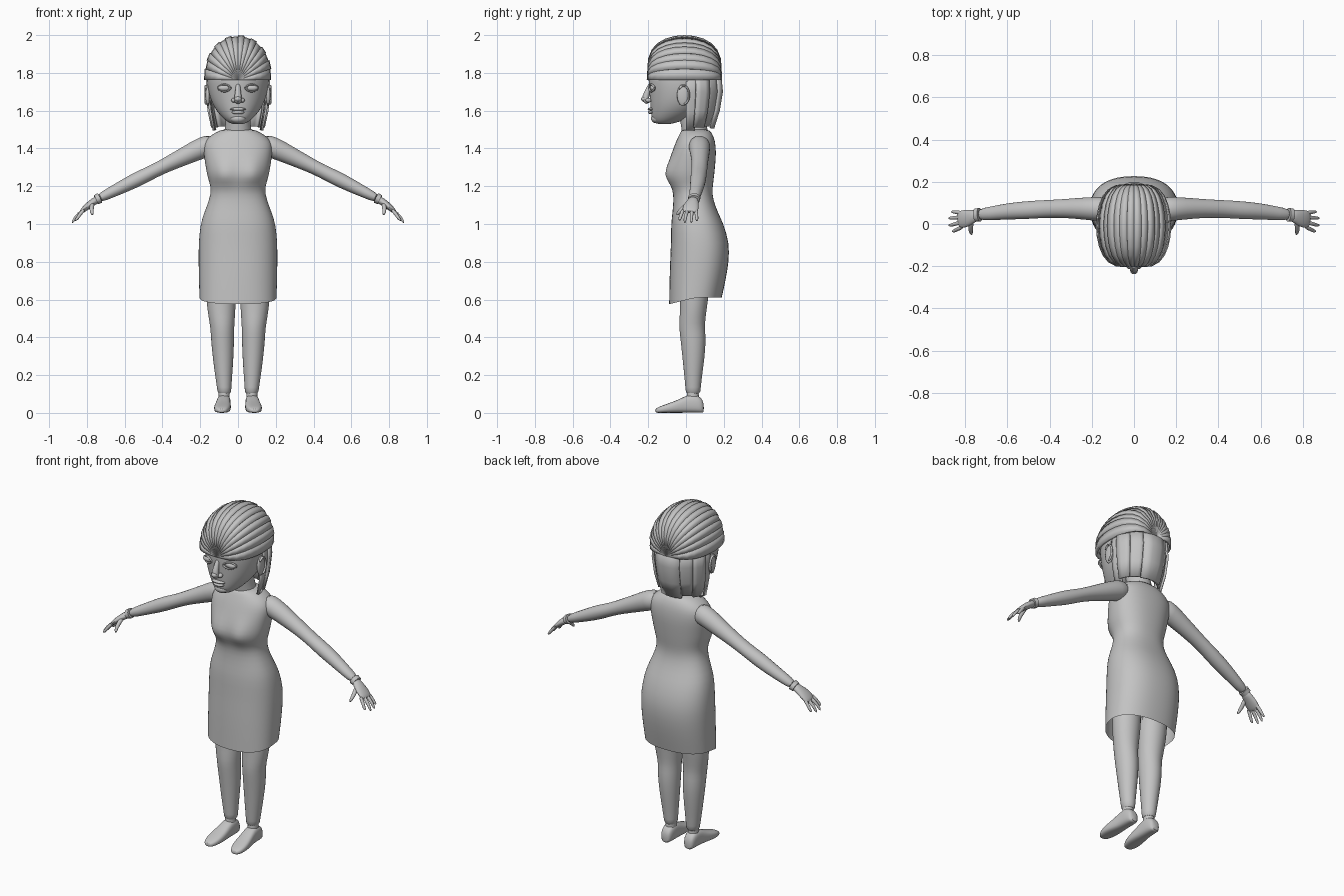
import bpy, bmesh
from math import sin, cos, pi, radians, copysign, exp
from mathutils import Vector as V

cube = bpy.data.objects.get("Cube")
if cube:
    bpy.data.objects.remove(cube, do_unlink=True)

GREY = (0.55, 0.55, 0.55, 1)
clay = bpy.data.materials.new("clay_grey")
clay.use_nodes = True
clay.diffuse_color = GREY
bsdf = clay.node_tree.nodes["Principled BSDF"]
bsdf.inputs["Base Color"].default_value = GREY
bsdf.inputs["Roughness"].default_value = 0.7


def finish(name, bm, angle=50, subdiv=0, thick=0):
    """Turn a bmesh into a finished object."""
    bmesh.ops.remove_doubles(bm, verts=bm.verts, dist=1e-5)
    bmesh.ops.recalc_face_normals(bm, faces=bm.faces)
    mesh = bpy.data.meshes.new(name)
    bm.to_mesh(mesh)
    bm.free()
    mesh.materials.append(clay)
    obj = bpy.data.objects.new(name, mesh)
    bpy.context.collection.objects.link(obj)
    if thick:
        mod = obj.modifiers.new("thickness", 'SOLIDIFY')
        mod.thickness, mod.offset = thick, -1
    if subdiv:
        mod = obj.modifiers.new("smooth", 'SUBSURF')
        mod.levels = mod.render_levels = subdiv
    bpy.ops.object.select_all(action='DESELECT')
    obj.select_set(True)
    bpy.context.view_layer.objects.active = obj
    if angle:
        bpy.ops.object.shade_smooth_by_angle(angle=radians(angle))
    return obj


def power(value, e):
    return copysign(abs(value) ** e, value)


def loft(name, rings, n=20, e=1.0, caps=(True, True), shape=None, subdiv=1):
    """Skin a list of rings, each a centre and two half-axis vectors."""
    bm = bmesh.new()
    loops = []
    for c, u, v in rings:
        turn = [2 * pi * i / n for i in range(n)]
        loops.append([bm.verts.new(V(c) + V(u) * power(cos(a), e) + V(v) * power(sin(a), e)) for a in turn])
    for a, b in zip(loops, loops[1:]):
        for i in range(n):
            j = (i + 1) % n
            bm.faces.new((a[i], a[j], b[j], b[i]))
    for wanted, loop in zip(caps, (loops[0], loops[-1])):
        if wanted:
            bm.faces.new(loop)
    if shape:
        for vert in bm.verts:
            shape(vert.co)
    return finish(name, bm, 60, subdiv)


def stack(name, rows, **options):
    """Loft upright rows of (z, x centre, half width, front y, back y)."""
    return loft(name, [((x, (f + b) / 2, z), (w, 0, 0), (0, (b - f) / 2, 0)) for z, x, w, f, b in rows], **options)


def tube(name, points, ref=(0, 1, 0), **options):
    """Loft along a path of (position, half width along ref, other half width)."""
    rings = []
    for i, (p, ru, rv) in enumerate(points):
        t = (V(points[min(i + 1, len(points) - 1)][0]) - V(points[max(i - 1, 0)][0])).normalized()
        u = (V(ref) - t * t.dot(V(ref))).normalized()
        rings.append((p, u * ru, t.cross(u) * rv))
    return loft(name, rings, **options)


def blob(name, centre, radii, segs=16):
    bm = bmesh.new()
    bmesh.ops.create_uvsphere(bm, u_segments=segs, v_segments=segs // 2 + 2, radius=1)
    for vert in bm.verts:
        vert.co = V(vert.co[i] * radii[i] + centre[i] for i in range(3))
    return finish(name, bm, 80)


# Dress with a bust and a hem dipping at the front
def dress_shape(co):
    if co.y < 0.03:
        bust = exp(-((abs(co.x) - 0.075) / 0.05) ** 2 - ((co.z - 1.27) / 0.05) ** 2)
        co.y -= 0.03 * bust
    if co.z < 0.62:
        co.z -= 0.035 * max(0, (0.05 - co.y) / 0.14)


stack("dress", [
    (0.61, 0, .205, -.09, .19), (0.7, 0, .208, -.088, .21), (0.8, 0, .21, -.085, .228),
    (0.9, 0, .21, -.08, .23), (1.0, 0, .2, -.08, .2), (1.06, 0, .18, -.072, .17),
    (1.13, 0, .152, -.066, .143), (1.18, 0, .143, -.07, .14), (1.22, 0, .152, -.088, .145),
    (1.26, 0, .165, -.098, .15), (1.31, 0, .173, -.094, .155), (1.37, 0, .182, -.078, .16),
    (1.42, 0, .185, -.06, .157), (1.455, 0, .165, -.045, .15), (1.485, 0, .12, -.03, .135),
    (1.505, 0, .075, -.02, .115)], n=28, e=.86, caps=(False, True), shape=dress_shape)
tube("neck", [((0, .055, 1.44), .085, .075), ((0, .045, 1.5), .07, .068),
              ((0, .035, 1.55), .066, .066), ((0, .02, 1.64), .07, .07)], ref=(1, 0, 0))

# Head
stack("head", [
    (1.528, 0, .03, -.15, -.08), (1.54, 0, .055, -.172, -.04), (1.565, 0, .085, -.183, .03),
    (1.6, 0, .115, -.186, .08), (1.64, 0, .138, -.19, .12), (1.69, 0, .155, -.194, .15),
    (1.74, 0, .164, -.199, .165), (1.79, 0, .167, -.2, .172), (1.86, 0, .15, -.178, .155),
    (1.92, 0, .11, -.13, .11), (1.95, 0, .06, -.07, .06)], n=28)
tube("nose", [((0, -.188, 1.745), .012, .01), ((0, -.2, 1.71), .014, .014),
              ((0, -.214, 1.675), .02, .02), ((0, -.214, 1.655), .022, .022),
              ((0, -.195, 1.642), .018, .014)], ref=(1, 0, 0), n=12)
blob("nose_tip", (0, -.222, 1.662), (.018, .016, .014))
blob("upper_lip", (0, -.184, 1.608), (.042, .019, .009))
blob("lower_lip", (0, -.182, 1.591), (.034, .019, .010))
blob("chin", (0, -.155, 1.558), (.042, .03, .025))

for side, s in (("left", 1), ("right", -1)):
    # Eyes, lids, nostrils and ears
    blob(side + "_nostril", (s * .022, -.198, 1.655), (.014, .016, .012))
    blob(side + "_eye", (s * .072, -.174, 1.72), (.034, .017, .017))
    for lid, up in (("upper_lid", 1), ("lower_lid", -1)):
        tube(f"{side}_{lid}", [((s * (.072 + .038 * k), -.184 + .016 * k + .004 * k * k,
                                 1.72 + up * .02 * (1 - k * k)), .006, .005)
                               for k in (-1, -.6, -.2, .2, .6, 1)], n=8)
    blob(side + "_ear", (s * .16, -.015, 1.682), (.012, .033, .058))
    tube(side + "_ear_rim", [((s * .17, -.012 + .031 * cos(a), 1.684 + .052 * sin(a)), .007, .006)
                             for a in (-1.6, -.9, -.2, .5, 1.2, 1.9, 2.6)], ref=(1, 0, 0), n=8)

    # Arms with sleeves ending at the wrist
    tube(side + "_arm", [
        ((s * .12, .07, 1.425), .06, .06), ((s * .19, .072, 1.405), .058, .058),
        ((s * .27, .074, 1.365), .05, .05), ((s * .37, .073, 1.318), .043, .04),
        ((s * .45, .07, 1.277), .043, .036), ((s * .52, .065, 1.243), .043, .041),
        ((s * .6, .06, 1.203), .039, .036), ((s * .68, .05, 1.163), .033, .029),
        ((s * .742, .043, 1.133), .028, .024)], n=16)
    tube(side + "_cuff", [((s * .732, .044, 1.138), .033, .028),
                          ((s * .752, .042, 1.128), .031, .026)], n=16, subdiv=0)

    # Hand, fingers and thumb
    tube(side + "_palm", [
        ((s * .735, .043, 1.136), .023, .02), ((s * .765, .036, 1.118), .032, .02),
        ((s * .795, .026, 1.096), .043, .018), ((s * .822, .022, 1.072), .043, .014),
        ((s * .834, .02, 1.06), .036, .009)], n=14)
    fingers = (("index", -.014, -.034, -.015), ("middle", .009, -.006, 0),
               ("ring", .032, .028, 0), ("little", .052, .058, -.012))
    for finger, y0, y1, reach in fingers:
        tube(f"{side}_{finger}_finger", [
            ((s * .812, y0, 1.079), .011, .011), ((s * (.845 + reach / 2), (y0 + y1) / 2, 1.052), .010, .010),
            ((s * (.867 + reach), y1, 1.026), .009, .009),
            ((s * (.879 + reach), y1, 1.004 - reach), .005, .005)], n=8)
    tube(side + "_thumb", [
        ((s * .77, .015, 1.112), .014, .013), ((s * .775, -.012, 1.087), .013, .013),
        ((s * .775, -.036, 1.066), .011, .011), ((s * .769, -.051, 1.046), .006, .006)],
        ref=(1, 0, 0), n=8)

    # Legs
    stack(side + "_leg", [
        (0.75, s * .092, .085, -.035, .135), (0.6, s * .09, .08, -.03, .118),
        (0.5, s * .086, .07, -.035, .103), (0.45, s * .083, .063, -.037, .1),
        (0.39, s * .082, .062, -.03, .106), (0.3, s * .079, .056, -.02, .1),
        (0.2, s * .076, .046, -.01, .086), (0.13, s * .073, .038, -.003, .078),
        (0.095, s * .072, .036, -.002, .076)])
    tube(side + "_ankle", [((s * .073, .036, .12), .029, .03), ((s * .074, .036, .06), .029, .034)],
         ref=(1, 0, 0), subdiv=0)

    # Feet, rows of (y, x centre, half width, height)
    foot_rows = [(.095, .075, .022, .05), (.08, .075, .033, .085), (.045, .075, .037, .1),
                 (.005, .076, .037, .095), (-.04, .079, .042, .07), (-.09, .083, .046, .052),
                 (-.135, .086, .039, .036), (-.165, .087, .02, .022)]
    loft(side + "_foot", [((s * x, y, h / 2), (w, 0, 0), (0, 0, h / 2))
                          for y, x, w, h in foot_rows], n=16, e=.7)

# Hair cap: bands swept from the forehead to the nape
bm = bmesh.new()
BANDS, STEPS = 16, 12
for i in range(BANDS):
    lift = 1.0 if i % 2 else 0.975
    grid = []
    for a in (pi * i / BANDS, pi * (i + 1) / BANDS):
        row = []
        for k in range(STEPS + 1):
            b = pi * k / STEPS
            r = max(sin(b), 0) ** .55 * lift
            row.append(bm.verts.new((.18 * cos(a) * r, -.008 - .2 * cos(b),
                                     1.762 + .238 * max(sin(a), 0) ** .85 * r)))
        grid.append(row)
    for k in range(STEPS):
        bm.faces.new((grid[0][k], grid[0][k + 1], grid[1][k + 1], grid[1][k]))
finish("hair_cap", bm, 22, thick=.012)


# Hanging hair: overlapping flat panels around the back
def panel(name, start, end, out, bottom):
    bm = bmesh.new()
    rows = []
    for z, rx, ry in ((1.8, .168, .182), (1.7, .172, .192), (1.6, .162, .175), (bottom, .142, .145)):
        angles = [radians(start + (end - start) * k / 3) for k in range(4)]
        rows.append([bm.verts.new(((rx + out) * sin(a), (ry + out) * cos(a), z)) for a in angles])
    for a, b in zip(rows, rows[1:]):
        for k in range(3):
            bm.faces.new((a[k], a[k + 1], b[k + 1], b[k]))
    finish(name, bm, 20, thick=.012)


panel("hair_back", -26, 26, .006, 1.505)
for side, s in (("left", 1), ("right", -1)):
    panel(side + "_hair_rear", s * 22, s * 54, -.006, 1.515)
    panel(side + "_hair_side", s * 50, s * 74, .006, 1.51)
    panel(side + "_hair_lock", s * 70, s * 90, -.008, 1.495)
